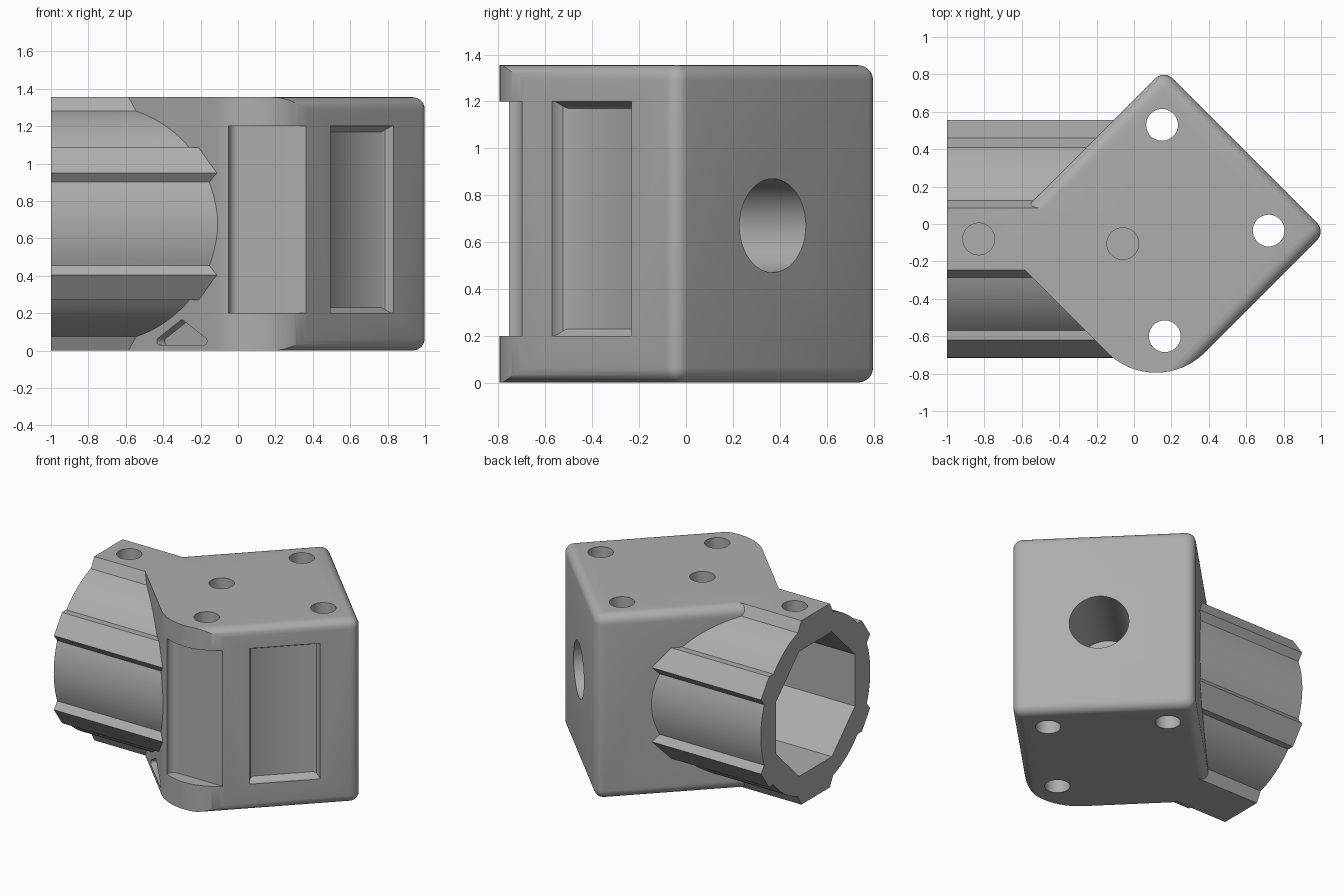
import bpy, bmesh
from math import cos, sin, pi, atan2, sqrt
from mathutils import Matrix, Vector

cube = bpy.data.objects.get("Cube")
if cube:
    bpy.data.objects.remove(cube, do_unlink=True)

grey = bpy.data.materials.new("plain_grey")
grey.use_nodes = True
COLOUR = (0.42, 0.42, 0.42, 1)
grey.diffuse_color = COLOUR
grey.node_tree.nodes["Principled BSDF"].inputs["Base Color"].default_value = COLOUR

H = 1.355                 # overall height
MID = H / 2
TUBE_Y = -0.08            # tube axis
S = sqrt(0.5)


def frame(origin, normal, up):
    """Local z along the normal, local y along up."""
    z, y = Vector(normal).normalized(), Vector(up)
    x = y.cross(z)
    m = Matrix((x, y, z)).transposed().to_4x4()
    m.translation = origin
    return m


def loft(name, sections, matrix=Matrix()):
    """Solid through matching outlines, each given as (points, height)."""
    bm = bmesh.new()
    rings = [[bm.verts.new(matrix @ Vector((u, v, h))) for u, v in pts] for pts, h in sections]
    n = len(rings[0])
    for a, b in zip(rings, rings[1:]):
        for i in range(n):
            j = (i + 1) % n
            bm.faces.new((a[i], a[j], b[j], b[i]))
    bm.faces.new(rings[0][::-1])
    bm.faces.new(rings[-1])
    bmesh.ops.recalc_face_normals(bm, faces=bm.faces)
    mesh = bpy.data.meshes.new(name)
    bm.to_mesh(mesh)
    bm.free()
    mesh.materials.append(grey)
    ob = bpy.data.objects.new(name, mesh)
    bpy.context.collection.objects.link(ob)
    return ob


def prism(name, pts, h0, h1, matrix=Matrix()):
    return loft(name, [(pts, h0), (pts, h1)], matrix)


def arc(r, a0, a1, n, cx=0, cy=0):
    return [(cx + r * cos(a0 + (a1 - a0) * i / n), cy + r * sin(a0 + (a1 - a0) * i / n))
            for i in range(n + 1)]


def circle(r, n=48, cx=0, cy=0):
    return arc(r, 0, 2 * pi, n, cx, cy)[:-1]


def rect(w, h):
    return [(-w, -h), (w, -h), (w, h), (-w, h)]


def combine(target, other, operation):
    bpy.context.view_layer.objects.active = target
    mod = target.modifiers.new("combine", "BOOLEAN")
    mod.operation, mod.solver, mod.object = operation, "EXACT", other
    bpy.ops.object.modifier_apply(modifier=mod.name)
    bpy.data.objects.remove(other, do_unlink=True)


# Block: turned square with rounded edges, sharp along the front-left side
left, front = (-0.7475, -0.0825), (0.1175, -0.9475)
right, back = (1.025, -0.04), (0.16, 0.825)
block = prism("connector_body", [left, front, right, back], 0, H)
bm = bmesh.new()
bm.from_mesh(block.data)
soft = []
for e in bm.edges:
    a, b = (v.co for v in e.verts)
    mid = (a + b) / 2
    upright = abs(a.z - b.z) > 0.5
    if (upright and mid.x > 0.14) or (not upright and mid.x + mid.y > -0.7):
        soft.append(e)
bmesh.ops.bevel(bm, geom=soft, offset=0.065, segments=6, profile=0.5, affect="EDGES")
bm.to_mesh(block.data)
bm.free()

# Large round on the front corner
R = 0.368
cx, cy = front[0], front[1] + R / S
curve = arc(R, -0.75 * pi, -0.25 * pi, 24, cx, cy)
(ax, ay), (bx, by) = curve[0], curve[-1]
outer = [(bx + 0.3, by - 0.3), (cx, -1.6), (ax - 0.3, ay - 0.3)]
combine(block, prism("corner_cutter", curve + outer, -0.2, H + 0.2), "DIFFERENCE")

# Ribbed tube, one quadrant mirrored round
TR = 0.637
quad = [(0.637, 0)] + arc(TR, 0, atan2(0.223, 0.597), 5)[1:]
quad += [(0.635, 0.273), (0.54, 0.408)]
quad += arc(TR, atan2(0.408, 0.49), atan2(0.603, 0.205), 10)
quad += [(0.165, MID)]
half = quad + [(-u, w) for u, w in reversed(quad)]
outline = half + [(u, -w) for u, w in reversed(half[1:-1])]
along_x = frame((0, TUBE_Y, MID), (1, 0, 0), (0, 0, 1))
combine(block, prism("tube", outline, -1, 0, along_x), "UNION")

# Octagonal socket inside the tube
ro = 0.46 / cos(pi / 8)
octagon = [(ro * cos(pi / 8 + i * pi / 4), ro * sin(pi / 8 + i * pi / 4)) for i in range(8)]
combine(block, prism("socket_cutter", octagon, -1.2, 0.1, along_x), "DIFFERENCE")

# Upright bolt holes: three right through, two into the socket
for x, y, low in ((0.15, 0.53, -0.2), (0.72, -0.035, -0.2), (0.165, -0.6, -0.2),
                  (-0.06, -0.105, MID), (-0.83, -0.08, MID)):
    combine(block, prism("bolt_cutter", circle(0.085, 40, x, y), low, H + 0.2), "DIFFERENCE")

# Large round hole in the back-right face
bore = frame((0.615, 0.37, 0.67), (1, 1, 0), (0, 0, 1))
combine(block, prism("bore_cutter", circle(0.2), -0.6, 0.2, bore), "DIFFERENCE")

# Sloped rectangular pocket in the front-right face
panel = frame((0.663, -0.402, 0.7), (1, -1, 0), (0, 0, 1))
combine(block, loft("panel_cutter", [(rect(0.205, 0.47), -0.06), (rect(0.225, 0.48), -0.05),
                                     (rect(0.24, 0.5), -0.02), (rect(0.24, 0.5), 0.1)], panel),
        "DIFFERENCE")

# Flat recess across the rounded front corner
recess = [(-0.05, -1.1)] + arc(0.05, pi, pi / 2, 6, 0, -0.75) + [(0.6, -0.7), (0.6, -1.1)]
combine(block, prism("recess_cutter", recess, 0.2, 1.2), "DIFFERENCE")

# Small rounded triangular pocket low on the front-left face
tri = frame((-0.3, -0.53, 0), (-1, -1, 0), (0, 0, 1))
tri_pts = (arc(0.02, -pi / 2, pi / 4, 5, 0.17, 0.05) + arc(0.02, pi / 4, 3 * pi / 4, 5, 0, 0.145)
           + arc(0.02, 3 * pi / 4, 3 * pi / 2, 5, -0.17, 0.05))
combine(block, prism("triangle_cutter", tri_pts, -0.06, 0.1, tri), "DIFFERENCE")

bpy.ops.object.select_all(action="DESELECT")
block.select_set(True)
bpy.context.view_layer.objects.active = block
bpy.ops.object.shade_smooth_by_angle(angle=pi / 6)
